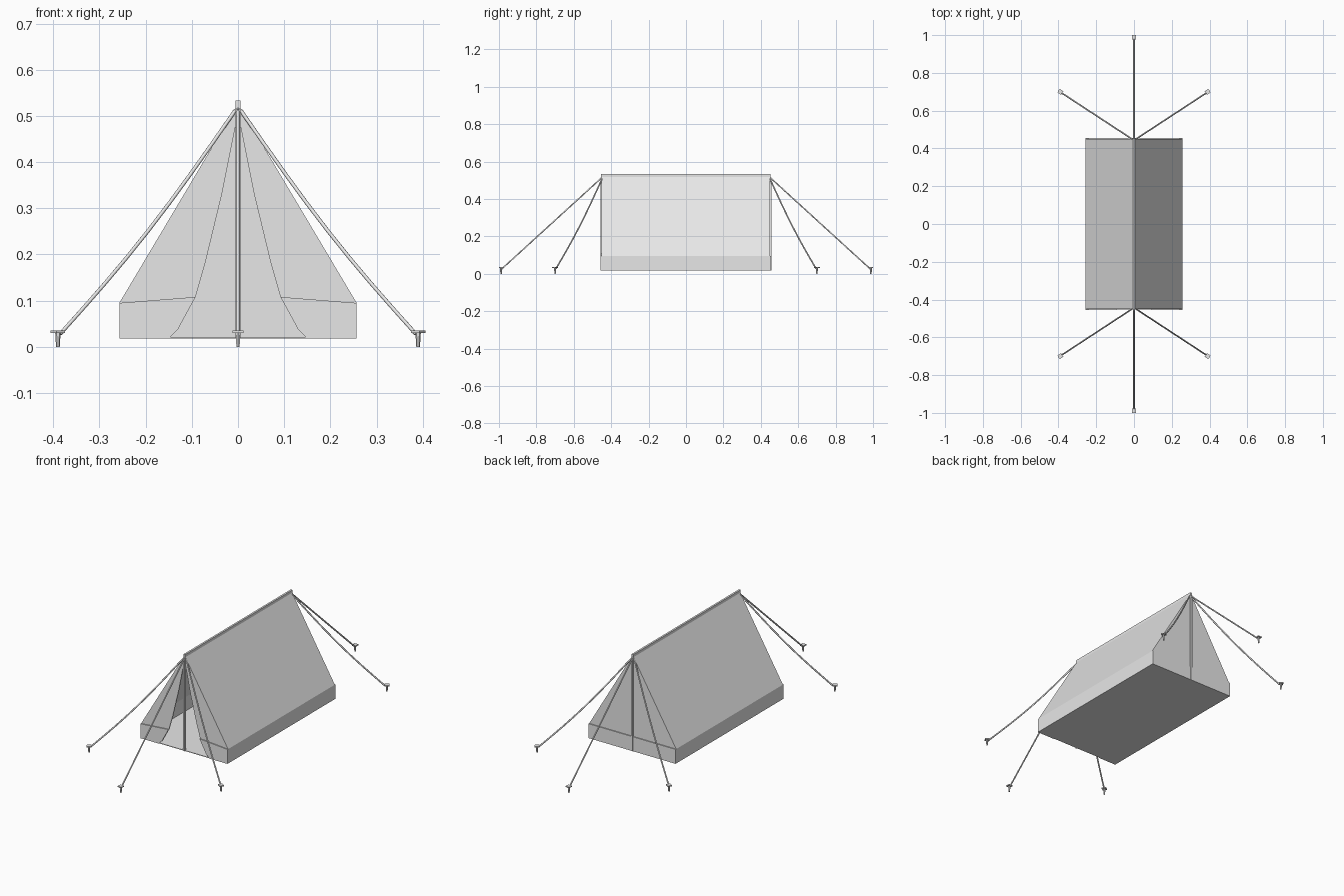
import bpy, bmesh, math
from mathutils import Vector

cube = bpy.data.objects.get("Cube")
if cube:
    bpy.data.objects.remove(cube, do_unlink=True)

grey = bpy.data.materials.new("plain_grey")
grey.use_nodes = True
grey.diffuse_color = (0.8, 0.8, 0.8, 1)
grey.node_tree.nodes["Principled BSDF"].inputs["Base Color"].default_value = (0.8, 0.8, 0.8, 1)


def finish(name, bm):
    bmesh.ops.recalc_face_normals(bm, faces=bm.faces)
    mesh = bpy.data.meshes.new(name)
    bm.to_mesh(mesh)
    bm.free()
    mesh.materials.append(grey)
    obj = bpy.data.objects.new(name, mesh)
    bpy.context.collection.objects.link(obj)
    return obj


def prism(name, outline, y0, y1):
    """Extrude an x-z outline along y."""
    bm = bmesh.new()
    face = bm.faces.new([bm.verts.new((x, y0, z)) for x, z in outline])
    ext = bmesh.ops.extrude_face_region(bm, geom=[face])
    verts = [v for v in ext["geom"] if isinstance(v, bmesh.types.BMVert)]
    bmesh.ops.translate(bm, verts=verts, vec=(0, y1 - y0, 0))
    return finish(name, bm)


def box(name, x, y0, y1, z0, z1):
    return prism(name, [(-x, z0), (x, z0), (x, z1), (-x, z1)], y0, y1)


W, BASE, EAVE, PEAK, Y = 0.257, 0.018, 0.095, 0.527, 0.45

# Canvas shell: low vertical walls and two roof slopes
outer = [(-W, BASE), (-W, EAVE), (0, PEAK), (W, EAVE), (W, BASE)]
inner = [(W - 0.004, BASE), (W - 0.004, EAVE), (0, PEAK - 0.008),
         (-W + 0.004, EAVE), (-W + 0.004, BASE)]
prism("roof_and_side_walls", outer + inner, -Y, Y - 0.01)
box("floor", W, -Y - 0.003, Y, BASE, BASE + 0.003)
box("ridge_pole", 0.005, -Y - 0.004, Y + 0.002, 0.518, 0.533)

# Closed back wall with a slightly proud skirt
prism("back_wall", outer, Y - 0.012, Y)
box("back_skirt", W, Y - 0.01, Y + 0.005, BASE, EAVE)

# Front curtains, drawn aside with a curved opening
curtain = [(W, EAVE), (0, PEAK), (0.001, 0.5), (0.035, 0.33), (0.07, 0.185), (0.092, 0.108)]
skirt = [(W, BASE), (W, EAVE), (0.092, 0.108), (0.13, 0.038), (0.15, BASE)]
for side, s in (("left", 1), ("right", -1)):
    prism(side + "_front_curtain", [(s * x, z) for x, z in curtain], -Y - 0.001, -Y + 0.004)
    prism(side + "_front_skirt", [(s * x, z) for x, z in skirt], -Y - 0.006, -Y + 0.003)


def rope(name, start, end, sag):
    """Thin cord with a gentle droop."""
    curve = bpy.data.curves.new(name, "CURVE")
    curve.dimensions = "3D"
    curve.bevel_depth = 0.004
    curve.bevel_resolution = 1
    curve.use_fill_caps = True
    line = curve.splines.new("POLY")
    steps = 8
    line.points.add(steps)
    for i, p in enumerate(line.points):
        t = i / steps
        pos = Vector(start).lerp(Vector(end), t)
        pos.z -= sag * math.sin(math.pi * t)
        p.co = (*pos, 1)
    curve.materials.append(grey)
    obj = bpy.data.objects.new(name, curve)
    bpy.context.collection.objects.link(obj)


def peg(name, x, y, angle):
    """Tapered stake with a flat square head."""
    bm = bmesh.new()
    stake = bmesh.ops.create_cone(bm, cap_ends=True, segments=6, radius1=0.004,
                                  radius2=0.006, depth=0.032)["verts"]
    bmesh.ops.translate(bm, verts=stake, vec=(0, 0, 0.016))
    head = bmesh.ops.create_cube(bm, size=1)["verts"]
    bmesh.ops.scale(bm, verts=head, vec=(0.023, 0.023, 0.005))
    bmesh.ops.translate(bm, verts=head, vec=(0, 0, 0.033))
    obj = finish(name, bm)
    obj.location = (x, y, 0)
    obj.rotation_euler.z = angle


# Upright poles, guy ropes and pegs at both ends
for end, e in (("front", -1), ("back", 1)):
    yp = e * (Y + 0.002)
    box(end + "_pole", 0.005, yp - 0.005, yp + 0.005, BASE, 0.515)
    for side, s in (("left", 1), ("right", -1)):
        rope(f"{end}_{side}_rope", (s * 0.006, e * 0.447, 0.512),
             (s * 0.385, e * 0.695, 0.028), 0.02)
        peg(f"{end}_{side}_peg", s * 0.39, e * 0.70, s * e * math.radians(33))
    rope(end + "_centre_rope", (0, e * 0.449, 0.515), (0, e * 0.985, 0.026), 0)
    peg(end + "_centre_peg", 0, e * 0.9885, 0)
